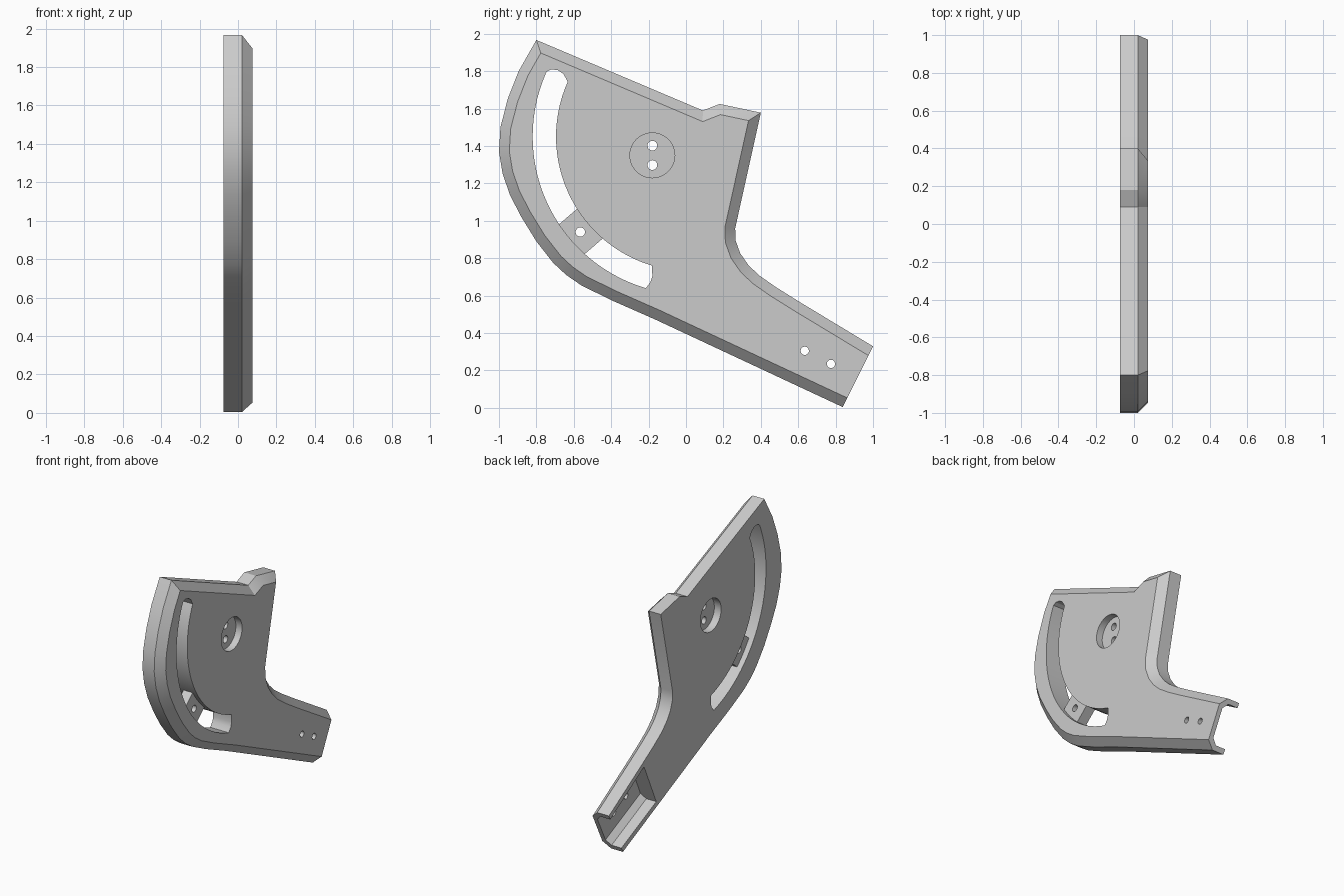
import bpy
import bmesh
from math import radians, cos, sin, pi
from mathutils import Vector, Matrix

if "Cube" in bpy.data.objects:
    bpy.data.objects.remove(bpy.data.objects["Cube"], do_unlink=True)

BACK, SHOULDER, FRONT = -0.075, 0.02, 0.075
BEVEL = 0.055

grey = bpy.data.materials.new("plain_grey")
grey.use_nodes = True
grey.diffuse_color = (0.6, 0.6, 0.6, 1)
grey.node_tree.nodes["Principled BSDF"].inputs["Base Color"].default_value = grey.diffuse_color


def loft(name, rings):
    """Solid skinned through (x, [(y, z), ...]) rings of equal length."""
    bm = bmesh.new()
    loops = [[bm.verts.new((x, y, z)) for y, z in pts] for x, pts in rings]
    n = len(loops[0])
    for a, b in zip(loops, loops[1:]):
        for i in range(n):
            j = (i + 1) % n
            bm.faces.new((a[i], a[j], b[j], b[i]))
    bm.faces.new(loops[0])
    bm.faces.new(loops[-1])
    bmesh.ops.recalc_face_normals(bm, faces=bm.faces)
    mesh = bpy.data.meshes.new(name)
    bm.to_mesh(mesh)
    bm.free()
    ob = bpy.data.objects.new(name, mesh)
    bpy.context.collection.objects.link(ob)
    mesh.materials.append(grey)
    return ob


def inset(pts, amounts):
    """Move each edge of a clockwise outline inward by its own amount."""
    pts = [Vector(p) for p in pts]
    n = len(pts)
    out = []
    for i, p in enumerate(pts):
        d0 = (p - pts[i - 1]).normalized()
        d1 = (pts[(i + 1) % n] - p).normalized()
        n0, n1 = Vector((d0.y, -d0.x)), Vector((d1.y, -d1.x))
        m = Matrix((n0, n1))
        if abs(m.determinant()) < 0.01:
            out.append(p + n0 * amounts[i])
        else:
            out.append(p + m.inverted() @ Vector((amounts[i - 1], amounts[i])))
    return out


def arc(center, r, start, end, steps):
    span = [radians(start + (end - start) * i / steps) for i in range(steps + 1)]
    return [(center[0] + r * cos(a), center[1] + r * sin(a)) for a in span]


def disc(center, r, x0, x1, steps=32):
    ring = arc(center, r, 0, 360, steps)[:-1]
    return loft("cutter", [(x0, ring), (x1, ring)])


def carve(ob, cutters):
    bpy.context.view_layer.objects.active = ob
    for c in cutters:
        c.hide_render = True
        mod = ob.modifiers.new("cut", "BOOLEAN")
        mod.operation, mod.solver, mod.object = "DIFFERENCE", "EXACT", c
        bpy.ops.object.modifier_apply(modifier=mod.name)
        bpy.data.objects.remove(c, do_unlink=True)
    bpy.ops.object.select_all(action="DESELECT")
    ob.select_set(True)
    bpy.ops.object.shade_smooth_by_angle(angle=radians(25))


# Plate outline, clockwise from the top corner
head = [(-0.80, 1.967), (0.09, 1.59), (0.18, 1.625), (0.40, 1.578)]
throat = [(0.263, 0.96), (0.265, 0.895), (0.29, 0.826), (0.334, 0.763), (0.39, 0.709),
          (0.48, 0.646), (0.611, 0.564)]
arm_end = [(1.0, 0.329), (0.838, 0.004)]
belly = [(-0.166, 0.473), (-0.40, 0.576), (-0.56, 0.655), (-0.64, 0.71), (-0.71, 0.775),
         (-0.80, 0.89), (-0.88, 1.02), (-0.94, 1.135), (-0.98, 1.25), (-1.0, 1.37),
         (-0.992, 1.5), (-0.954, 1.65), (-0.895, 1.80)]
outline = head + throat + arm_end + belly
amounts = [BEVEL] * len(outline)
amounts[outline.index(arm_end[0])] = 0  # the arm end stays square
plate = loft("plate", [(BACK, outline), (SHOULDER, outline), (FRONT, inset(outline, amounts))])

# Curved slot
hub = (0.025, 1.45)
slot = arc(hub, 0.845, 155.7, 253.5, 28)
slot += [(-0.19, 0.672), (-0.18, 0.705)]
slot += arc(hub, 0.72, 253.3, 155.9, 28)
slot += [(-0.655, 1.785), (-0.685, 1.805), (-0.72, 1.81)]
cutters = [loft("cutter", [(-0.2, slot), (0.2, slot)])]

# Round recess on both sides of a thin web with two holes
pivot = (-0.18, 1.35)
cutters += [disc(pivot, 0.12, 0.025, 0.2, 48), disc(pivot, 0.12, -0.2, -0.02, 48)]
cutters += [disc((pivot[0], pivot[1] + s * 0.052), 0.026, -0.2, 0.2) for s in (-1, 1)]

# Channel under the arm, open at the end, and its two holes
channel = [(0.593, 0.534), (1.04, 0.264), (0.90, 0.017), (0.452, 0.225)]
floor = inset(channel, [0.04, 0, 0.04, 0])
cutters.append(loft("cutter", [(-0.2, channel), (0.005, channel), (0.042, floor)]))
cutters += [disc(c, 0.022, -0.2, 0.2) for c in ((0.635, 0.305), (0.775, 0.235))]
carve(plate, cutters)

# Bridge block across the slot
turn = radians(220.8)
out, along = Vector((cos(turn), sin(turn))), Vector((-sin(turn), cos(turn)))
middle = Vector(hub) + out * 0.782
block = [middle + out * u * 0.072 + along * v * 0.105
         for u, v in ((-1, -1), (-1, 1), (1, 1), (1, -1))]
bridge = loft("slot_bridge", [(-0.035, block), (0.04, block)])
carve(bridge, [disc((-0.565, 0.94), 0.025, -0.2, 0.2)])
